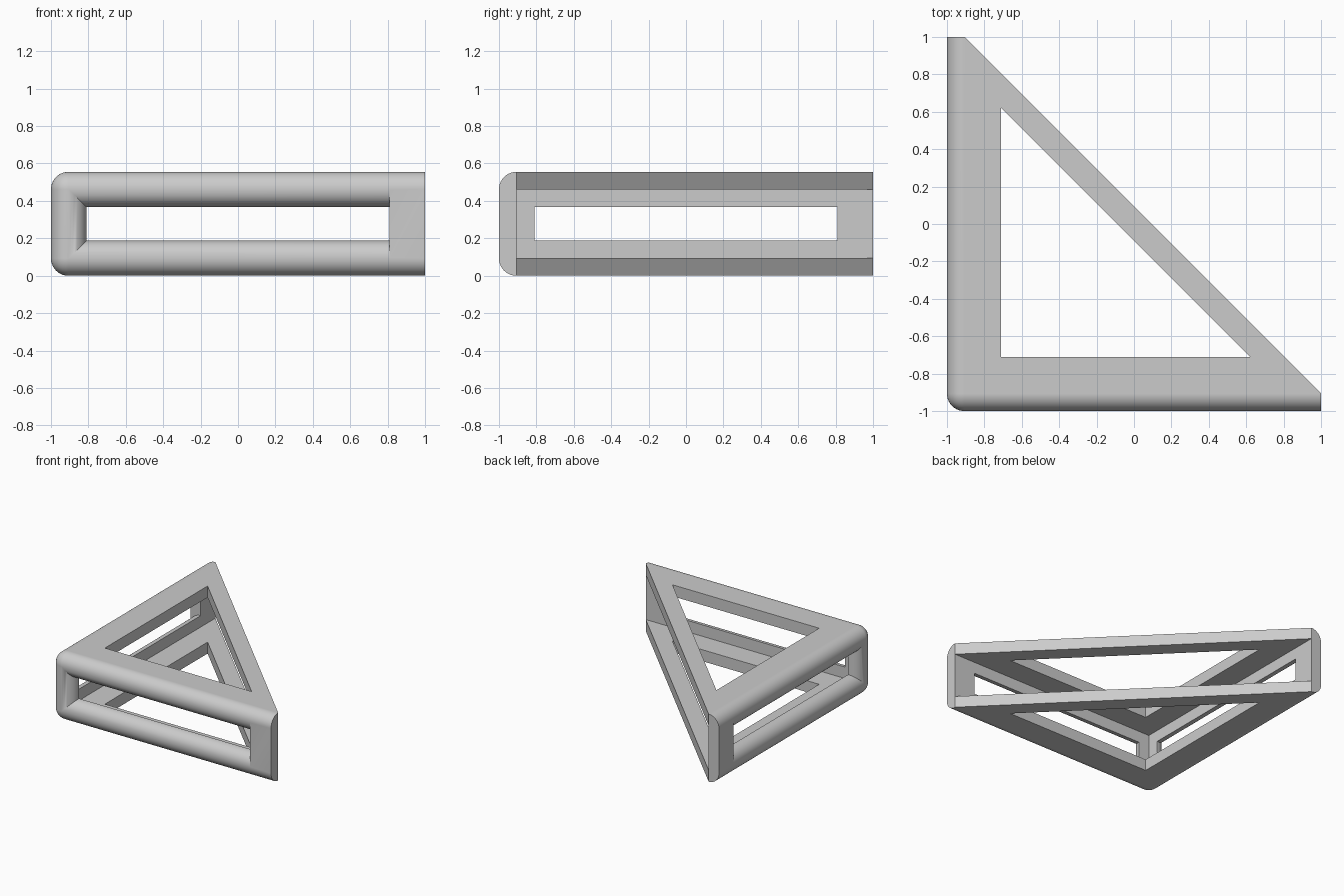
import bpy, bmesh, math

cube = bpy.data.objects.get("Cube")
if cube:
    bpy.data.objects.remove(cube, do_unlink=True)

HEIGHT = 0.555
WALL = 0.094      # wall and plate thickness, also the rounding radius
FLARE = 0.092     # rounding radius around the side openings
STEPS = 10

grey = bpy.data.materials.new("plain grey")
grey.use_nodes = True
COLOR = (0.6, 0.6, 0.6, 1)
grey.diffuse_color = COLOR
grey.node_tree.nodes["Principled BSDF"].inputs["Base Color"].default_value = COLOR


def to_object(bm, name):
    bmesh.ops.recalc_face_normals(bm, faces=bm.faces[:])
    mesh = bpy.data.meshes.new(name)
    bm.to_mesh(mesh)
    bm.free()
    obj = bpy.data.objects.new(name, mesh)
    bpy.context.collection.objects.link(obj)
    mesh.materials.append(grey)
    return obj


def loft(rings):
    """Closed solid through matching rings of points."""
    bm = bmesh.new()
    loops = [[bm.verts.new(p) for p in ring] for ring in rings]
    n = len(loops[0])
    for a, b in zip(loops, loops[1:]):
        for i in range(n):
            j = (i + 1) % n
            bm.faces.new((a[i], a[j], b[j], b[i]))
    bm.faces.new(loops[0])
    bm.faces.new(loops[-1])
    return bm


def prism(outline, z0, z1):
    return loft([[(x, y, z) for x, y in outline] for z in (z0, z1)])


def triangle(corner, end):
    return [(corner, corner), (end, corner), (corner, end)]


def opening_rings(swap):
    """Side opening, flared on three sides and straight at the far post."""
    depths = [WALL * 2] + [FLARE * (1 - math.sin(math.pi / 2 * i / STEPS))
                           for i in range(STEPS + 1)] + [-0.05]
    rings = []
    for d in depths:
        inset = max(0, FLARE - max(d, 0))
        grow = FLARE - math.sqrt(FLARE ** 2 - inset ** 2)
        left, low, high = -0.81 - grow, 0.188 - grow, 0.367 + grow
        ring = [(left, low), (0.81, low), (0.81, high), (left, high)]
        y = -1 + d
        rings.append([(y, x, z) if swap else (x, y, z) for x, z in ring])
    return rings


# Outer body: triangular block with rounded outer edges
end = 1 - WALL
bm = prism([(-1, -1), (1, -1), (1, -end), (-end, 1), (-1, 1)], 0, HEIGHT)
bmesh.ops.recalc_face_normals(bm, faces=bm.faces[:])
rounded = []
for e in bm.edges:
    a, b = (v.co for v in e.verts)
    on_x = a.x < -0.99 and b.x < -0.99
    on_y = a.y < -0.99 and b.y < -0.99
    horizontal = abs(a.z - b.z) < 0.01
    if (on_x and on_y) or (horizontal and (on_x or on_y)):
        rounded.append(e)
bmesh.ops.bevel(bm, geom=rounded, offset=WALL - 0.001, offset_type='OFFSET',
                segments=STEPS, profile=0.5, affect='EDGES')
body = to_object(bm, "corner_bracket")

# Cutters: inner space, plate windows, front and side openings
cutters = [
    to_object(prism(triangle(-end, 3), WALL, HEIGHT - WALL), "inner_space_cutter"),
    to_object(prism(triangle(-0.712, 0.622), -0.1, HEIGHT + 0.1), "plate_window_cutter"),
    to_object(loft(opening_rings(False)), "front_opening_cutter"),
    to_object(loft(opening_rings(True)), "side_opening_cutter"),
]

bpy.ops.object.select_all(action='DESELECT')
body.select_set(True)
bpy.context.view_layer.objects.active = body
for cutter in cutters:
    cutter.hide_render = True
    mod = body.modifiers.new(cutter.name, 'BOOLEAN')
    mod.operation = 'DIFFERENCE'
    mod.solver = 'EXACT'
    mod.object = cutter
    bpy.ops.object.modifier_apply(modifier=mod.name)
for cutter in cutters:
    bpy.data.objects.remove(cutter, do_unlink=True)

# Smooth rounded bars, crisp flat faces
bpy.ops.object.shade_smooth_by_angle(angle=math.radians(30))
weighted = body.modifiers.new("flat_face_normals", 'WEIGHTED_NORMAL')
weighted.keep_sharp = True
bpy.ops.object.modifier_apply(modifier=weighted.name)
